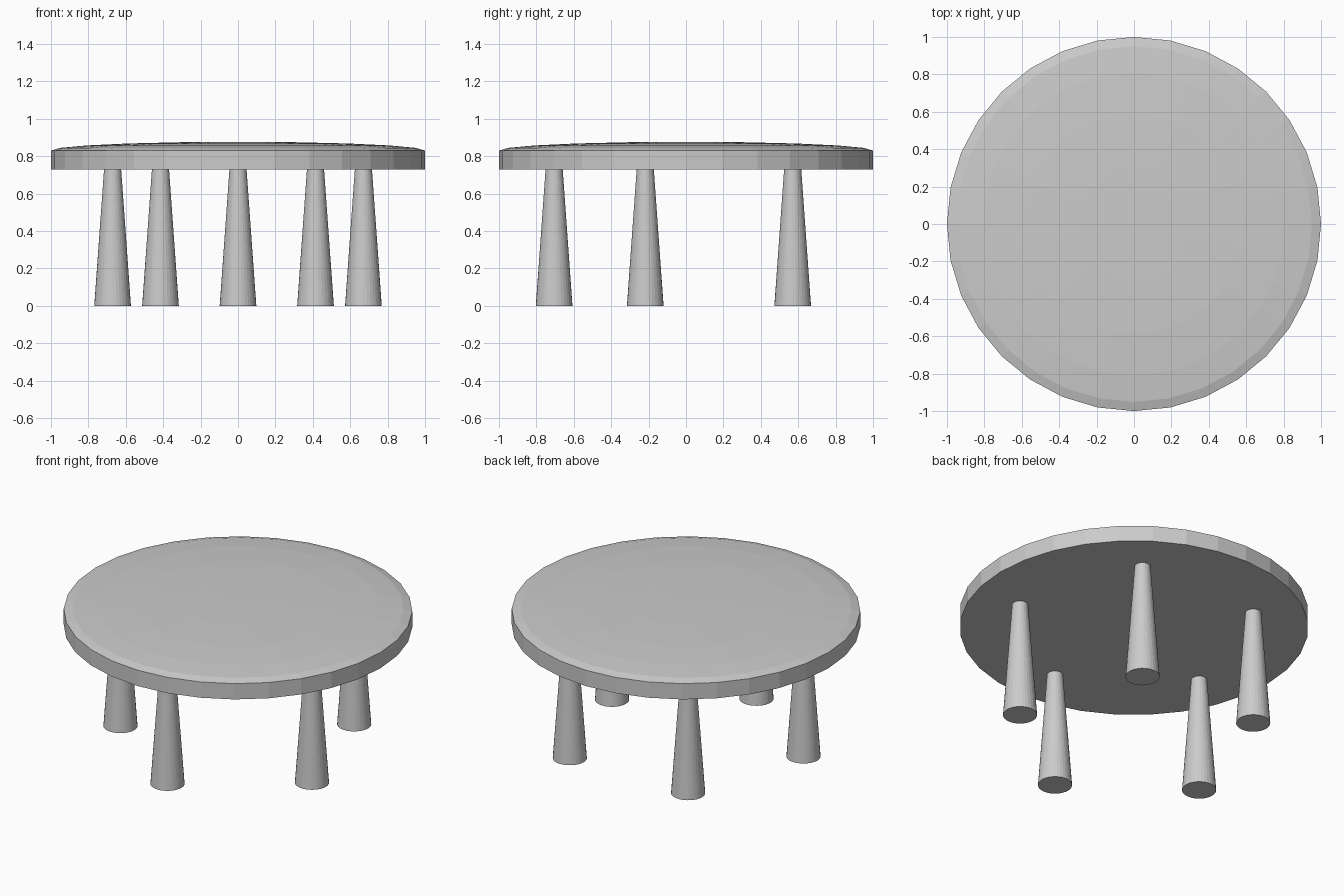
import bpy, bmesh
from math import sin, cos, pi, radians

cube = bpy.data.objects.get("Cube")
if cube:
    bpy.data.objects.remove(cube)

grey = bpy.data.materials.new("plain grey")
grey.use_nodes = True
colour = (0.6, 0.6, 0.6, 1)
grey.diffuse_color = colour
grey.node_tree.nodes["Principled BSDF"].inputs["Base Color"].default_value = colour

SIDES = 32
UNDERSIDE, RIM_TOP, DOME = 0.73, 0.83, 0.047


def lathe(name, profile, location=(0, 0, 0)):
    """Turn (radius, height) rings into a closed flat-faced solid."""
    bm = bmesh.new()
    rings = [[bm.verts.new((r * cos(2 * pi * i / SIDES), r * sin(2 * pi * i / SIDES), z))
              for i in range(SIDES)] for r, z in profile if r > 0]
    for low, high in zip(rings, rings[1:]):
        for i in range(SIDES):
            j = (i + 1) % SIDES
            bm.faces.new((low[i], low[j], high[j], high[i]))
    bm.faces.new(rings[0][::-1])
    if profile[-1][0] == 0:
        tip = bm.verts.new((0, 0, profile[-1][1]))
        for i in range(SIDES):
            bm.faces.new((rings[-1][i], rings[-1][(i + 1) % SIDES], tip))
    else:
        bm.faces.new(rings[-1])
    mesh = bpy.data.meshes.new(name)
    bm.to_mesh(mesh)
    bm.free()
    mesh.materials.append(grey)
    obj = bpy.data.objects.new(name, mesh)
    obj.location = location
    bpy.context.collection.objects.link(obj)
    return obj


# Round top: straight rim with a shallow dome above it
dome = [(cos(radians(a)), RIM_TOP + DOME * sin(radians(a))) for a in range(0, 90, 18)]
lathe("table_top", [(1, UNDERSIDE)] + dome + [(0, RIM_TOP + DOME)])

# Five tapered legs in a regular pentagon, one at the front
for k in range(5):
    angle = radians(-90 + 72 * k)
    lathe(f"leg_{k + 1}", [(0.098, 0), (0.045, UNDERSIDE + 0.01)],
          (0.705 * cos(angle), 0.705 * sin(angle), 0))
